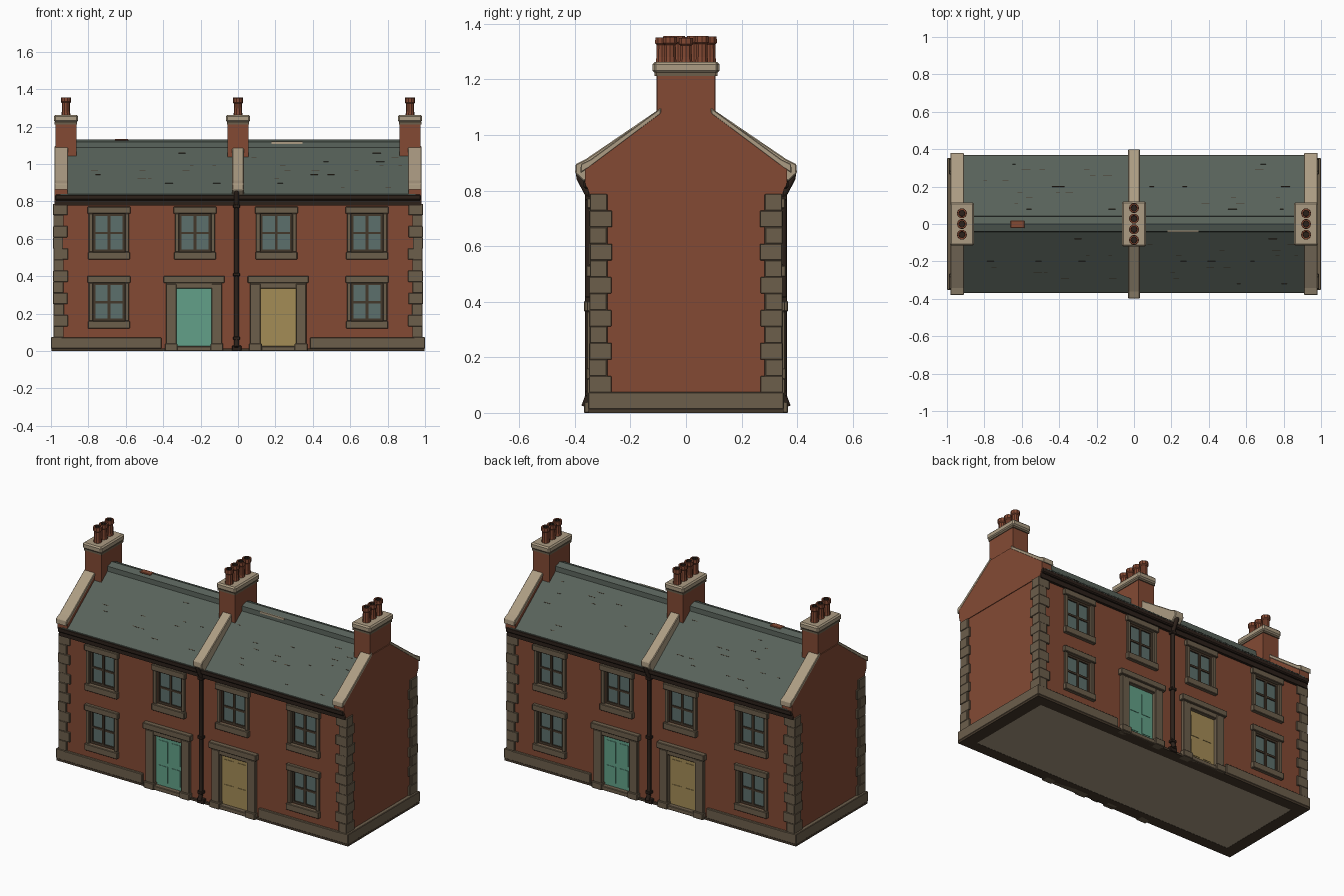
import bpy, bmesh, math, random
from mathutils import Matrix

if "Cube" in bpy.data.objects:
    bpy.data.objects.remove(bpy.data.objects["Cube"])

random.seed(4)


def material(name, r, g, b):
    m = bpy.data.materials.new(name)
    lin = [(c / 255 / 12.92) if c < 11 else ((c / 255 + 0.055) / 1.055) ** 2.4 for c in (r, g, b)]
    m.diffuse_color = (*lin, 1)
    m.use_nodes = True
    m.node_tree.nodes["Principled BSDF"].inputs["Base Color"].default_value = m.diffuse_color
    return m


BRICK = material("red_brick", 131, 74, 52)
STONE = material("weathered_stone", 108, 94, 75)
PALE = material("pale_coping_stone", 172, 156, 131)
SLATE = material("grey_slate", 88, 98, 90)
DARK = material("dark_iron", 44, 33, 26)
TIMBER = material("brown_timber", 68, 56, 43)
GLASS = material("window_glass", 92, 112, 108)
TEAL = material("teal_paint", 98, 160, 136)
YELLOW = material("yellow_paint", 164, 140, 86)
POT = material("terracotta", 130, 72, 50)


def finish(name, bm, mats, bevel=0):
    bmesh.ops.recalc_face_normals(bm, faces=bm.faces)
    me = bpy.data.meshes.new(name)
    bm.to_mesh(me)
    bm.free()
    for m in mats:
        me.materials.append(m)
    ob = bpy.data.objects.new(name, me)
    bpy.context.collection.objects.link(ob)
    if bevel:
        mod = ob.modifiers.new("worn_edges", "BEVEL")
        mod.width = bevel
        mod.segments = 1
    return ob


def boxes(name, mat, items, bevel=0, both=True):
    """Boxes (x0,x1,y0,y1,z0,z1); both = repeat turned 180 degrees for the back."""
    bm = bmesh.new()
    if both:
        items = items + [(-b, -a, -d, -c, e, f) for a, b, c, d, e, f in items]
    for a, b, c, d, e, f in items:
        mtx = Matrix.Translation(((a + b) / 2, (c + d) / 2, (e + f) / 2)) @ Matrix.Diagonal((b - a, d - c, f - e, 1))
        bmesh.ops.create_cube(bm, size=1, matrix=mtx)
    return finish(name, bm, [mat], bevel)


def prisms(name, mat, profiles, spans, bevel=0):
    """Extrude y-z profiles along x over each span."""
    bm = bmesh.new()
    for prof in profiles:
        for x0, x1 in spans:
            f = bm.faces.new([bm.verts.new((x0, y, z)) for y, z in prof])
            ext = bmesh.ops.extrude_face_region(bm, geom=[f])["geom"]
            bmesh.ops.translate(bm, vec=(x1 - x0, 0, 0), verts=[v for v in ext if isinstance(v, bmesh.types.BMVert)])
    return finish(name, bm, [mat], bevel)


def sym(half):
    return half + [(-y, z) for y, z in reversed(half) if y != 0]


W = -0.337                     # front wall plane
WINDOWS = [(-0.69, 0.49), (-0.23, 0.49), (0.205, 0.49), (0.69, 0.49), (-0.69, 0.12), (0.69, 0.12)]
DOORS = [(-0.235, TEAL, "teal_door"), (0.215, YELLOW, "yellow_door")]

# Brick body with window and door recesses cut in
walls = prisms("brick_walls", BRICK, [sym([(0.337, 0.01), (0.337, 0.835), (0, 1.09)])], [(-0.977, 0.977)])
cuts = [(x - 0.085, x + 0.085, W - 0.05, W + 0.02, z + 0.04, z + 0.245) for x, z in WINDOWS]
cuts += [(x - 0.095, x + 0.095, W - 0.05, W + 0.015, 0.025, 0.345) for x, _, _ in DOORS]
cutter = boxes("opening_cutter", BRICK, cuts)
mod = walls.modifiers.new("openings", "BOOLEAN")
mod.operation = "DIFFERENCE"
mod.object = cutter
mod.solver = "EXACT"
bpy.context.view_layer.objects.active = walls
bpy.ops.object.modifier_apply(modifier=mod.name)
bpy.data.objects.remove(cutter)

# Windows: glass, timber bars, stone surrounds
glass, bars, stone = [], [], []
for x, z in WINDOWS:
    a, b = z + 0.04, z + 0.245
    glass.append((x - 0.085, x + 0.085, W + 0.012, W + 0.02, a, b))
    y0, y1 = W + 0.004, W + 0.014
    bars += [(x - 0.085, x - 0.073, y0, y1, a, b), (x + 0.073, x + 0.085, y0, y1, a, b),
             (x - 0.007, x + 0.007, y0, y1, a, b), (x - 0.073, x + 0.073, y0, y1, a, a + 0.014),
             (x - 0.073, x + 0.073, y0, y1, b - 0.012, b),
             (x - 0.073, x + 0.073, y0 + 0.002, y1, a + 0.095, a + 0.107)]
    stone += [(x - 0.108, x - 0.085, W - 0.012, W + 0.02, a, b), (x + 0.085, x + 0.108, W - 0.012, W + 0.02, a, b),
              (x - 0.115, x + 0.115, W - 0.02, W + 0.02, b, b + 0.037),
              (x - 0.112, x + 0.112, W - 0.022, W + 0.02, z, a)]
boxes("window_glass", GLASS, glass)
boxes("window_bars", TIMBER, bars)
boxes("window_surrounds", STONE, stone, 0.003)

# Doors: panelled leaf, pilasters, bases, lintel, step
stone = []
for x, mat, name in DOORS:
    leaf = [(x - 0.095, x + 0.095, W + 0.006, W + 0.016, 0.025, 0.335)]
    for s in (-0.043, 0.043):
        for z0, z1 in ((0.05, 0.15), (0.175, 0.305)):
            leaf.append((x + s - 0.03, x + s + 0.03, W + 0.003, W + 0.008, z0, z1))
    boxes(name, mat, leaf)
    for s in (-1, 1):
        p = x + s * 0.122
        stone += [(p - 0.028, p + 0.028, W - 0.02, W + 0.02, 0, 0.36),
                  (p - 0.034, p + 0.034, W - 0.03, W + 0.02, 0, 0.04)]
    stone += [(x - 0.163, x + 0.163, W - 0.03, W + 0.02, 0.365, 0.402),
              (x - 0.15, x + 0.15, W - 0.018, W + 0.02, 0.335, 0.366),
              (x - 0.1, x + 0.1, W - 0.022, W + 0.02, 0, 0.026)]
boxes("door_surrounds", STONE, stone, 0.003)

# Plinth with damp-stained foot, pale floor underside
boxes("plinth", STONE, [(-1, -0.41, -0.352, -0.3, 0.013, 0.073), (0.385, 1, -0.352, -0.3, 0.013, 0.073),
                        (0.94, 1, -0.352, 0.352, 0.013, 0.075)], 0.003)
boxes("plinth_foot", TIMBER, [(-0.998, 0.998, -0.35, -0.28, 0, 0.014), (0.92, 0.998, -0.35, 0.35, 0, 0.0141)])
boxes("floor_slab", PALE, [(-0.925, 0.925, -0.285, 0.285, 0.001, 0.012)], both=False)

# Interlocking corner quoins over a continuous core
quoins = []
for s in (-1, 1):
    xs = sorted((s * 0.985, s * 0.935))
    quoins.append((*xs, W - 0.008, W + 0.055, 0.07, 0.786))
for i in range(12):
    z0 = 0.073 + i * 0.0595
    wx, wy = (0.078, 0.062) if i % 2 else (0.055, 0.08)
    out = 0.988 + random.uniform(-0.002, 0.002)
    front = W - 0.01 + random.uniform(-0.002, 0.002)
    quoins += [(out - wx, out, front, front + wy, z0, z0 + 0.0593),
               (-out, wx - out, front, front + wy, z0, z0 + 0.0593)]
boxes("corner_quoins", STONE, quoins, 0.002)

# Roof, ridge with repair patches, and loose slate edges
prisms("slate_roof", SLATE, [sym([(0.365, 0.815), (0.365, 0.84), (0, 1.12)])[:5] + [(0, 1.095)]], [(-0.95, 0.95)])
prisms("ridge_cap", SLATE, [sym([(0.042, 1.08), (0.04, 1.118), (0, 1.132)])], [(-0.88, 0.88)])
boxes("ridge_pale_patch", PALE, [(0.18, 0.345, -0.043, -0.035, 1.108, 1.1195)], both=False)
boxes("ridge_brick_patch", BRICK, [(-0.66, -0.585, -0.022, 0.018, 1.126, 1.1335)], 0.003, both=False)
bm = bmesh.new()
pitch = math.atan2(0.28, 0.365)
for i in range(60):
    side = 1 if i % 2 else -1
    y = 0.07 + 0.03 * random.randint(0, 8) + 0.01
    x = random.choice((-1, 1)) * random.uniform(0.08, 0.87)
    mtx = (Matrix.Translation((x, side * y, 1.12 - y * 0.28 / 0.365)) @ Matrix.Rotation(-side * pitch, 4, "X")
           @ Matrix.Diagonal((random.uniform(0.015, 0.05), 0.003, 0.003, 1)))
    bmesh.ops.create_cube(bm, size=1, matrix=mtx)
finish("slate_edges", bm, [TIMBER])

# Eaves board and gutter
boxes("eaves_board", DARK, [(-0.978, 0.978, -0.353, -0.32, 0.778, 0.808)])
boxes("gutter", DARK, [(-0.979, 0.979, -0.368, -0.32, 0.806, 0.838)], 0.006)


# Gable parapets and copings
def coping(end, depth):
    return [(0.09, 1.097), (end - 0.035, 0.912), (end, 0.895), (end + 0.002, 0.862),
            (end - 0.03, 0.882 - depth), (0.09, 1.075 - depth)]


def flip(p):
    return [(-y, z) for y, z in p]


ENDS = [(-0.981, -0.912), (0.912, 0.981)]
prisms("gable_parapets", BRICK, [sym([(0.345, 0.787), (0.364, 0.83), (0.364, 0.878), (0.09, 1.082)])], ENDS)
c = coping(0.378, -0.001)
prisms("end_copings", PALE, [c, flip(c)], [(-0.982, -0.909), (0.909, 0.982)], 0.003)
c = coping(0.397, 0.05)
prisms("middle_coping", PALE, [c, flip(c)], [(-0.031, 0.031)], 0.004)

# Chimney stacks and caps
stacks, bands, caps, pots = [], [], [], []
for x, hy, n in ((-0.92, 0.102, 3), (0, 0.107, 4), (0.92, 0.102, 3)):
    stacks.append((x - 0.056, x + 0.056, -hy, hy, 1.0, 1.225))
    caps += [(x - 0.065, x + 0.065, -hy - 0.014, hy + 0.014, 1.224, 1.262)]
    bands.append((x - 0.06, x + 0.06, -hy - 0.006, hy + 0.006, 1.212, 1.225))
    pots += [(x, (k - (n - 1) / 2) * 0.057) for k in range(n)]
boxes("chimney_stacks", BRICK, stacks, both=False)
boxes("chimney_bands", STONE, bands, both=False)
boxes("chimney_caps", PALE, caps, 0.008, both=False)

# Chimney pots, turned from one profile, dark inside
PROFILE = [(0.025, 1.255), (0.022, 1.28), (0.021, 1.325), (0.027, 1.331),
           (0.026, 1.353), (0.017, 1.353), (0.016, 1.31)]
bm = bmesh.new()
N = 10
for px, py in pots:
    dz = random.uniform(-0.005, 0.004)
    rings = [[bm.verts.new((px + r * math.cos(2 * math.pi * k / N), py + r * math.sin(2 * math.pi * k / N),
                            z + (dz if z > 1.3 else 0))) for k in range(N)] for r, z in PROFILE]
    for j in range(len(rings) - 1):
        for k in range(N):
            f = bm.faces.new((rings[j][k], rings[j][(k + 1) % N], rings[j + 1][(k + 1) % N], rings[j + 1][k]))
            f.material_index = 1 if j == 5 else 0
    bm.faces.new(rings[-1]).material_index = 1
    bm.faces.new(rings[0][::-1])
finish("chimney_pots", bm, [POT, DARK])

# Downpipes on both faces, with brackets and shoe
cu = bpy.data.curves.new("downpipes", "CURVE")
cu.dimensions = "3D"
cu.bevel_depth = 0.013
cu.bevel_resolution = 2
cu.use_fill_caps = True
for s in (1, -1):
    pts = [(-0.008, -0.382, 0.86), (-0.008, -0.382, 0.845), (-0.008, -0.35, 0.785), (-0.008, -0.35, 0.06), (-0.008, -0.364, 0.022)]
    sp = cu.splines.new("POLY")
    sp.points.add(len(pts) - 1)
    for p, (x, y, z) in zip(sp.points, pts):
        p.co = (s * x, s * y, z, 1)
cu.materials.append(DARK)
bpy.context.collection.objects.link(bpy.data.objects.new("downpipes", cu))
boxes("pipe_brackets", DARK, [(-0.026, 0.01, -0.364, -0.33, z, z + 0.018) for z in (0.06, 0.4, 0.765)]
      + [(-0.032, 0.018, -0.36, -0.33, 0, 0.03)], 0.003)
